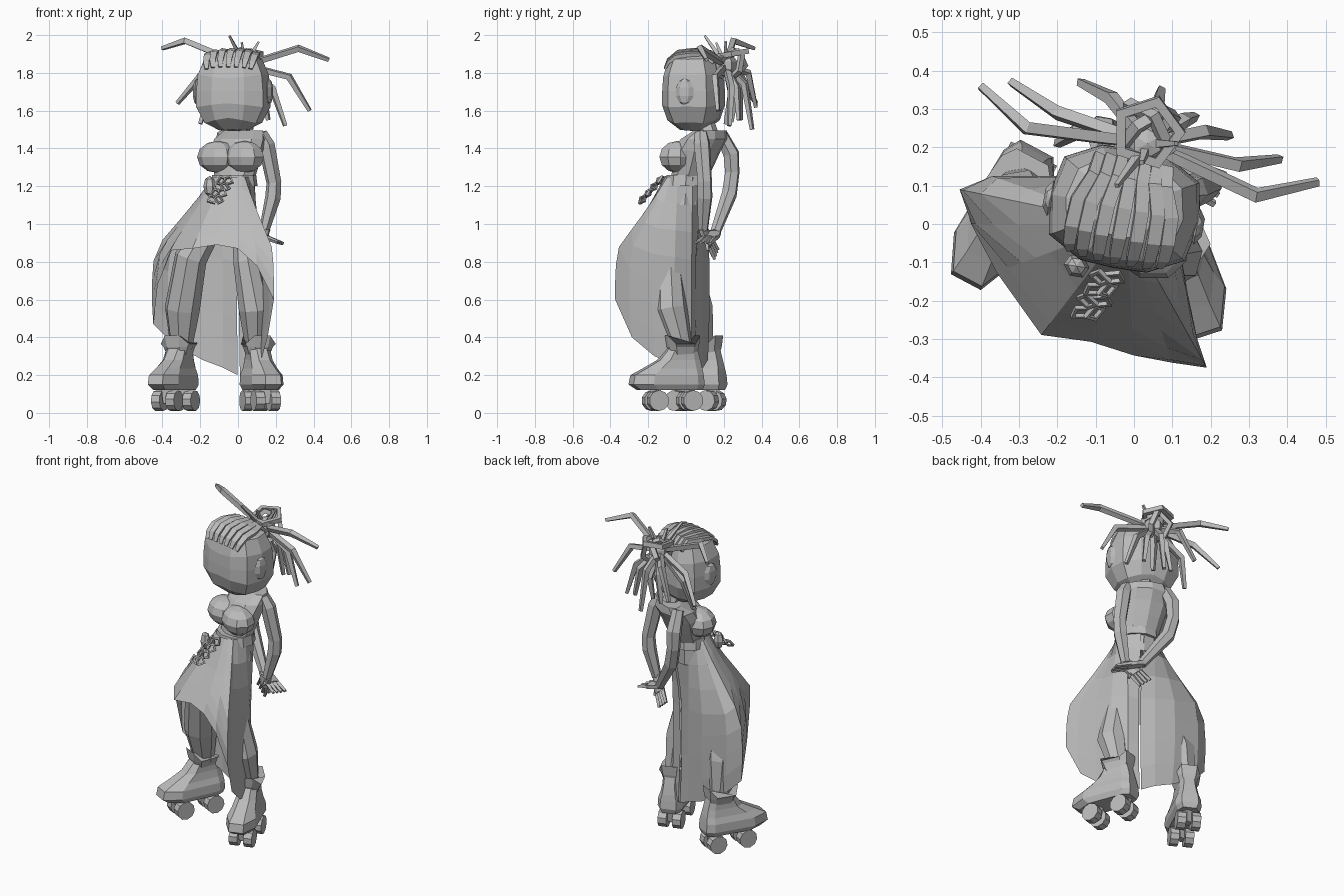
import bpy, bmesh, math
from mathutils import Vector, Matrix, Quaternion

if "Cube" in bpy.data.objects:
    bpy.data.objects.remove(bpy.data.objects["Cube"], do_unlink=True)

grey = bpy.data.materials.new("plain_grey")
grey.use_nodes = True
grey.diffuse_color = (0.5, 0.5, 0.5, 1)
grey.node_tree.nodes["Principled BSDF"].inputs["Base Color"].default_value = (0.5, 0.5, 0.5, 1)

TWIST = math.radians(-35)   # the body is turned to its right
ROT = Matrix.Rotation(TWIST, 3, 'Z')


def finish(name, bm):
    me = bpy.data.meshes.new(name)
    bm.to_mesh(me)
    bm.free()
    me.materials.append(grey)
    ob = bpy.data.objects.new(name, me)
    bpy.context.scene.collection.objects.link(ob)
    return ob


def loft(name, rings, closed=True, caps=True):
    """Skin a stack of point rings."""
    bm = bmesh.new()
    rows = [[bm.verts.new(p) for p in ring] for ring in rings]
    n = len(rows[0])
    for a, b in zip(rows, rows[1:]):
        for i in range(n if closed else n - 1):
            j = (i + 1) % n
            bm.faces.new((a[i], a[j], b[j], b[i]))
    if caps:
        bm.faces.new(rows[0][::-1])
        bm.faces.new(rows[-1])
        bmesh.ops.recalc_face_normals(bm, faces=bm.faces)
    return finish(name, bm)


def tube(name, points, radii, sides=6, squash=1.0):
    """Tapered limb along a path of points."""
    pts = [Vector(p) for p in points]
    q, old, rings = Quaternion(), Vector((0, 0, 1)), []
    for i, p in enumerate(pts):
        t = (pts[min(i + 1, len(pts) - 1)] - pts[max(i - 1, 0)]).normalized()
        q = old.rotation_difference(t) @ q
        old = t
        ring = []
        for k in range(sides):
            a = 2 * math.pi * (k + 0.5) / sides
            ring.append(p + q @ Vector((math.cos(a) * radii[i], math.sin(a) * radii[i] * squash, 0)))
        rings.append(ring)
    return loft(name, rings)


def ball(name, loc, size, turn=0.0, seg=8, rows=6):
    bm = bmesh.new()
    bmesh.ops.create_uvsphere(bm, u_segments=seg, v_segments=rows, radius=1)
    bm.transform(Matrix.LocRotScale(Vector(loc), Matrix.Rotation(turn, 3, 'Z'), Vector(size)))
    return finish(name, bm)


def link(name, loc, r, thick, angles, sides=4):
    """Low-sided ring, for chain links and hair bands."""
    bm = bmesh.new()
    rows = []
    for i in range(sides):
        a = 2 * math.pi * i / sides
        out = Vector((math.cos(a), math.sin(a), 0))
        rows.append([bm.verts.new(out * (r + dr * thick) + Vector((0, 0, dz * thick)))
                     for dr, dz in ((-1, -1), (1, -1), (1, 1), (-1, 1))])
    for i in range(sides):
        a, b = rows[i], rows[(i + 1) % sides]
        for k in range(4):
            m = (k + 1) % 4
            bm.faces.new((a[k], a[m], b[m], b[k]))
    bmesh.ops.recalc_face_normals(bm, faces=bm.faces)
    ob = finish(name, bm)
    ob.location = loc
    ob.rotation_euler = [math.radians(d) for d in angles]


def body_ring(cx, cy, z, hw, hd, n=10):
    return [Vector((cx, cy, z)) + ROT @ Vector((hw * math.cos(2 * math.pi * k / n),
            hd * math.sin(2 * math.pi * k / n), 0)) for k in range(n)]


# Torso, neck and bust
loft("torso", [body_ring(*r) for r in (
    (-0.01, 0.01, 1.10, 0.12, 0.08), (-0.02, 0.01, 1.22, 0.11, 0.09),
    (-0.01, 0.04, 1.31, 0.13, 0.10), (-0.005, 0.06, 1.39, 0.15, 0.115),
    (0.01, 0.095, 1.45, 0.15, 0.11), (0.03, 0.13, 1.495, 0.125, 0.06))])
loft("waistband", [body_ring(-0.02, 0.005, z, w, w * 0.86) for z, w in ((1.2, 0.13), (1.26, 0.122))])
tube("neck", [(0.03, 0.13, 1.45), (0.0, 0.09, 1.58)], [0.05, 0.045])
for side, x, y in (("right", -0.108, 0.02), ("left", 0.035, -0.045)):
    ball(side + "_bust", (x, y, 1.355), (0.115, 0.095, 0.085), TWIST, 9, 6)

# Long skirt, short in front and split behind: outline x, y and hem height
OUTLINE = ((0.005, 0.05, 0.2), (0.07, 0.03, 0.22), (0.12, -0.06, 0.26), (0.14, -0.18, 0.3),
           (0.165, -0.3, 0.4), (0.19, -0.375, 0.6), (0.1, -0.365, 0.78), (0, -0.355, 0.87),
           (-0.12, -0.33, 0.89), (-0.25, -0.3, 0.87), (-0.37, -0.13, 0.86), (-0.425, 0, 0.68),
           (-0.455, 0.09, 0.47), (-0.37, 0.125, 0.37), (-0.2, 0.125, 0.28), (-0.08, 0.09, 0.24),
           (-0.005, 0.05, 0.2))
FLARE = ((1.25, 0), (1.1, 0.34), (1.0, 0.61), (0.87, 0.95), (0.75, 1), (0.5, 1), (0.2, 0.8))


def flare(z):
    for (z1, k1), (z2, k2) in zip(FLARE, FLARE[1:]):
        if z >= z2:
            break
    return k1 + (k2 - k1) * (z - z1) / (z2 - z1)


def skirt_point(x, y, hem, t):
    z = 1.25 + (hem - 1.25) * t
    waist = Vector((-0.02, 0, z))
    waist += (Vector((x, y, z)) - waist).normalized() * 0.112
    return waist.lerp(Vector((x, y, z)), flare(z))


loft("skirt", [[skirt_point(*o, t / 7) for o in OUTLINE] for t in range(8)], closed=False, caps=False)

# Legs
tube("left_leg", [(0.03, -0.03, 1.05), (0.045, -0.09, 0.8), (0.092, -0.08, 0.55), (0.095, -0.02, 0.34)],
     [0.065, 0.07, 0.088, 0.055], 8)
tube("right_leg", [(-0.12, 0, 1.05), (-0.25, -0.015, 0.82), (-0.295, 0.05, 0.55), (-0.3, 0.09, 0.34)],
     [0.07, 0.088, 0.095, 0.058], 8)


# Roller boots with cuff, trucks and wheels
def roller_boot(side, x, y, turn):
    place = Matrix.Translation((x, y, 0)) @ Matrix.Rotation(math.radians(turn), 4, 'Z')

    def ring(z, heel, toe, w):
        shape = ((0.55, -heel), (0.85, -heel * 0.6), (1, toe * 0.65), (0.5, toe))
        right = [(a * w, -b) for a, b in shape]
        return [place @ Vector((a, b, z)) for a, b in right + [(-a, b) for a, b in right[::-1]]]

    loft(side + "_boot", [ring(*r) for r in (
        (0.12, 0.10, 0.24, 0.07), (0.15, 0.11, 0.285, 0.088), (0.2, 0.105, 0.275, 0.085),
        (0.235, 0.1, 0.21, 0.07), (0.28, 0.09, 0.13, 0.06), (0.36, 0.07, 0.065, 0.055))])
    cuff = [ring(0.31, 0.07, 0.07, 0.058), ring(0.35, 0.08, 0.085, 0.072), ring(0.385, 0.085, 0.095, 0.085)]
    for k, p in enumerate(cuff[2]):
        p.z += 0.025 if k % 4 in (0, 3) else -0.02
    loft(side + "_boot_cuff", cuff)
    for part, fwd in (("front", 0.15), ("rear", -0.04)):
        tube(f"{side}_{part}_truck", [place @ Vector((0, -fwd, z)) for z in (0.05, 0.14)], [0.03, 0.045], 4)
        for s in (-1, 1):
            tube(f"{side}_{part}_wheel_{s + 2}",
                 [place @ Vector((s * d, -fwd, 0.065)) for d in (0.018, 0.068)], [0.055, 0.055], 10)


roller_boot("left", 0.1, -0.02, 18)
roller_boot("right", -0.305, 0.1, -28)


# Arms held behind the back, with hands and fingers
def arm(side, path, tip, flat):
    tube(side + "_arm", path, [0.035, 0.045, 0.04, 0.042, 0.028])
    wrist, tip = Vector(path[-1]), Vector(tip)
    d = tip - wrist
    spread = d.cross(Vector(flat)).normalized()
    palm = wrist + d * 0.55
    for k in range(4):
        off = spread * (k - 1.5)
        tube(f"{side}_finger_{k + 1}", [palm - d * 0.1 + off * 0.021, tip + off * 0.027], [0.015, 0.01], 4)
    tube(side + "_thumb", [wrist + d * 0.2, palm + spread * 0.06], [0.015, 0.01], 4)
    # flat palm, wider across the knuckles
    thick = spread.cross(d).normalized() * 0.017
    loft(side + "_palm", [[wrist + d * t + spread * w * a + thick * b
                           for a, b in ((-1, -0.6), (0, -1), (1, -0.6), (1, 0.6), (0, 1), (-1, 0.6))]
                          for t, w in ((-0.1, 0.025), (0.25, 0.042), (0.55, 0.042))])


arm("left", [(0.12, 0.08, 1.48), (0.15, 0.085, 1.42), (0.19, 0.1, 1.22), (0.185, 0.1, 1.14), (0.14, 0.09, 0.97)],
    (0.05, 0.16, 0.84), (0.3, 1, 0))
arm("right", [(-0.075, 0.185, 1.48), (-0.085, 0.24, 1.37), (-0.085, 0.245, 1.27), (-0.06, 0.23, 1.16),
              (0.075, 0.155, 0.955)], (0.225, 0.09, 0.9), (0.3, 0, 1))

# Boxy rounded head
HEAD = Matrix.Translation((-0.025, 0.04, 1.705)) @ Matrix.Rotation(math.radians(-11), 4, 'Z')


def head_point(d, grow=1.0):
    n = 3.1
    f = sum(abs(v / s) ** n for v, s in zip(d, (0.205, 0.16, 0.213))) ** (-1 / n)
    p = Vector(d) * f * grow
    p.xy *= 1 + (p.z + 0.1) * (0.9 if p.z < -0.1 else -0.25)
    return HEAD @ p


bm = bmesh.new()
bmesh.ops.create_uvsphere(bm, u_segments=12, v_segments=8, radius=1)
for v in bm.verts:
    v.co = head_point(v.co)
finish("head", bm)
for side, s in (("left", 1), ("right", -1)):
    ball(side + "_ear", HEAD @ Vector((s * 0.195, -0.01, -0.005)), (0.02, 0.05, 0.07), math.radians(-11), 6, 5)

# Braided rows over the crown, gathered at the back
for i in range(-3, 4):
    path = []
    for deg in (40, 52, 68, 90, 112, 132):
        a = math.radians(deg)
        squeeze = 1 if deg < 100 else 0.7
        path.append(head_point((i * 0.23 * squeeze, -math.cos(a), math.sin(a)), 1.005))
    tube(f"hair_row_{i + 4}", path, [0.014, 0.022, 0.025, 0.026, 0.024, 0.02], 4, 0.55)

# Hair bun with wrapped bands
BUN = Vector((0.035, 0.21, 1.84))
ball("hair_bun", BUN, (0.065, 0.065, 0.065), 0, 6, 5)
for k, tilt in enumerate(((10, 0, 0), (70, 20, 30), (60, -30, -40))):
    link(f"bun_band_{k + 1}", BUN + Vector((0, 0.03, 0.06 if k == 0 else 0)), 0.085, 0.014, tilt, 5 + k % 2)

# Loose locks: (middle, tip)
LOCKS = (((-0.28, 0.25, 1.97), (-0.4, 0.36, 1.93)), ((-0.2, 0.29, 1.78), (-0.32, 0.37, 1.64)),
         ((0.32, 0.075, 1.93), (0.48, 0.11, 1.87)), ((0.27, 0.155, 1.78), (0.38, 0.17, 1.6)),
         ((0.18, 0.24, 1.72), (0.25, 0.23, 1.52)), ((-0.06, 0.33, 1.8), (-0.14, 0.37, 1.62)),
         ((0.06, 0.31, 1.74), (0.07, 0.35, 1.5)), ((0.0, 0.28, 1.72), (-0.03, 0.29, 1.55)),
         ((0.13, 0.27, 1.72), (0.16, 0.28, 1.55)), ((-0.15, 0.24, 1.7), (-0.2, 0.21, 1.53)),
         ((0.07, 0.26, 1.68), (0.06, 0.24, 1.54)))
for k, (mid, tip) in enumerate(LOCKS):
    root = BUN.lerp(Vector(mid), 0.35)
    tube(f"hair_lock_{k + 1}", [BUN, root, mid, tip], [0.014, 0.02, 0.021, 0.013], 4)
for k, tip in enumerate(((-0.045, 0.1, 1.995), (0.02, 0.16, 1.96), (0.11, 0.21, 1.965))):
    tube(f"hair_spike_{k + 1}", [BUN.lerp(Vector(tip), 0.3), tip], [0.016, 0.008], 4)

# Hanging chain and knot at the waist
ball("waist_knot", (-0.15, -0.11, 1.2), (0.035, 0.03, 0.055), TWIST, 6, 4)
for k in range(4):
    t = k / 3
    for s in (-1, 1):
        link(f"chain_link_{k * 2 + (s + 3) // 2}",
             (-0.07 - 0.05 * t + s * 0.018, -0.14 - 0.09 * t, 1.23 - 0.1 * t), 0.026, 0.006,
             (55, 20 * s, -20 + 45 * (k % 2)))
